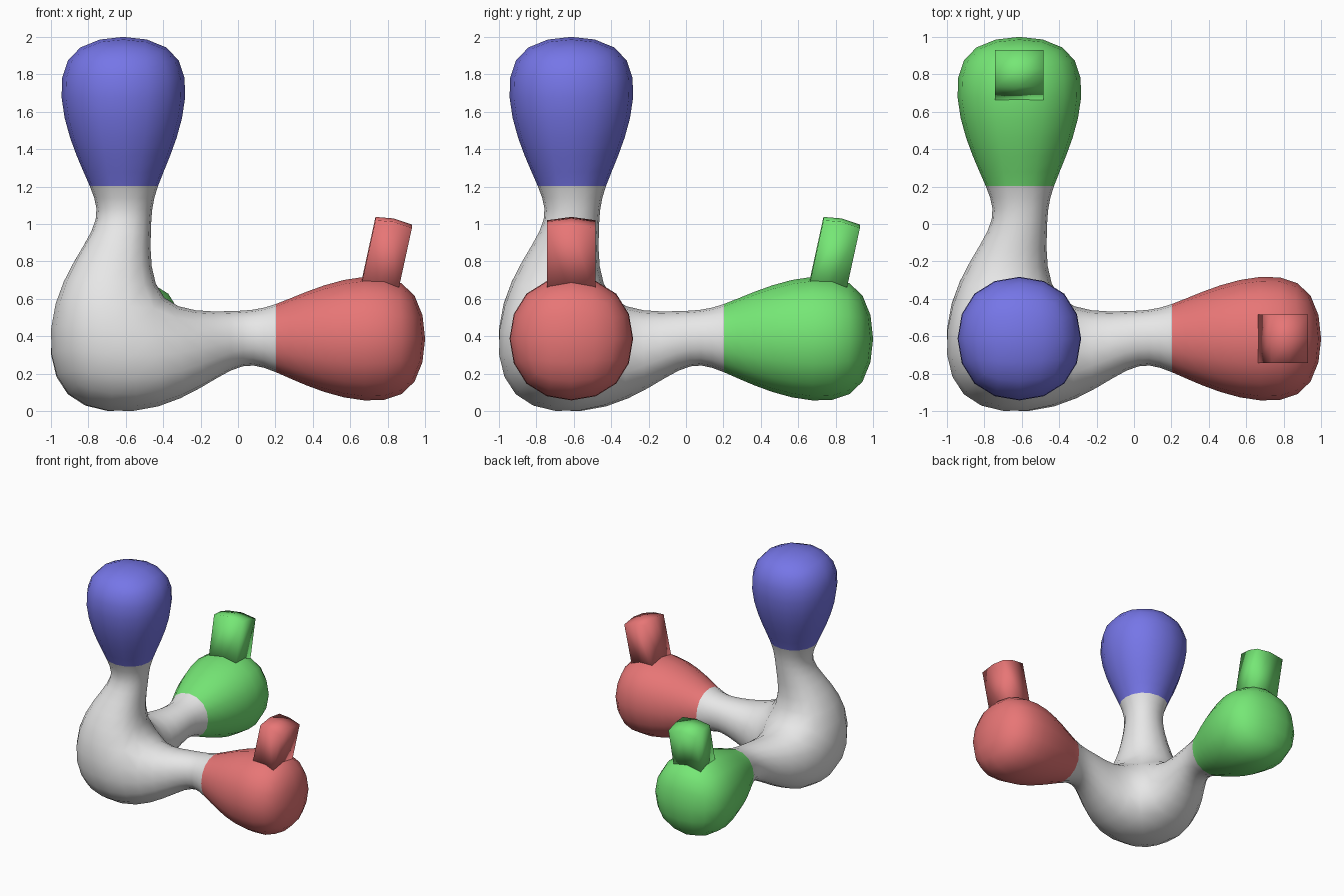
import bpy, bmesh
from mathutils import Vector

if "Cube" in bpy.data.objects:
    bpy.data.objects.remove(bpy.data.objects["Cube"])

CENTRE = Vector((-0.613, -0.613, 0.387))


def material(name, rgb):
    m = bpy.data.materials.new(name)
    m.diffuse_color = (*rgb, 1)
    m.use_nodes = True
    m.node_tree.nodes["Principled BSDF"].inputs["Base Color"].default_value = m.diffuse_color
    return m


grey = material("light grey", (0.8, 0.8, 0.8))
red = material("red", (0.8, 0.18, 0.18))
green = material("green", (0.18, 0.8, 0.18))
blue = material("blue", (0.18, 0.18, 0.8))
MATS = [grey, red, green, blue]


def finish(bm, name, mats):
    bmesh.ops.recalc_face_normals(bm, faces=bm.faces)
    for f in bm.faces:
        f.smooth = True
    me = bpy.data.meshes.new(name)
    bm.to_mesh(me)
    bm.free()
    for m in mats:
        me.materials.append(m)
    ob = bpy.data.objects.new(name, me)
    bpy.context.collection.objects.link(ob)
    return ob


# Body: a rounded hub cage with one arm extruded along each positive axis
bm = bmesh.new()
CORNERS = [(0, 0), (1, 0), (1, 1), (0, 1)]
HUB = {0: (0, -0.39), 1: (0.30, -0.425), 2: (0.16, -0.455), 3: (0.16, 0)}  # plus, minus coordinate
hub = {}
for i in range(8):
    bits = (i & 1, i >> 1 & 1, i >> 2 & 1)
    plus, minus = HUB[sum(bits)]
    hub[bits] = bm.verts.new(CENTRE + Vector([plus if b else minus for b in bits]))


def hub_ring(axis, side):
    ring = []
    for b, c in CORNERS:
        key = [0, 0, 0]
        key[axis], key[(axis + 1) % 3], key[(axis + 2) % 3] = side, b, c
        ring.append(hub[tuple(key)])
    return ring


# distance along the arm, outer half width, inner half width
RINGS = [(0.61, 0.125, 0.16), (0.78, 0.168, 0.168),
         (1.16, 0.377, 0.377), (1.653, 0.377, 0.377)]

for axis in range(3):
    bm.faces.new(hub_ring(axis, 0))
    prev = hub_ring(axis, 1)
    for n, (s, out, inn) in enumerate(RINGS):
        ring = []
        for b, c in CORNERS:
            p = Vector()
            p[axis] = s
            p[(axis + 1) % 3] = inn if b else -out
            p[(axis + 2) % 3] = inn if c else -out
            ring.append(bm.verts.new(CENTRE + p))
        for k in range(4):
            j = (k + 1) % 4
            f = bm.faces.new((prev[k], prev[j], ring[j], ring[k]))
            f.material_index = axis + 1 if n >= 2 else 0
        prev = ring
    bm.faces.new(prev).material_index = axis + 1

body = finish(bm, "three_armed_body", MATS)
sub = body.modifiers.new("smooth", 'SUBSURF')
sub.levels = sub.render_levels = 2


# Pegs: slanted posts with a slightly domed top, on the two level arms
def peg(name, mat, swap):
    bm = bmesh.new()
    top_xz = [(0.735, 1.038), (0.83, 1.03), (0.93, 0.997)]
    rows = []
    for x, z in top_xz:
        rows.append([(x, CENTRE.y + dy, z - (0.018 if dy else 0)) for dy in (-0.13, 0, 0.13)])

    def vert(co):
        x, y, z = co
        return bm.verts.new((y, x, z) if swap else (x, y, z))

    top = [[vert(c) for c in r] for r in rows]
    low = [[vert((x - 0.085, y, z - 0.39)) for x, y, z in r] for r in rows]
    for grid in (top, low):
        for i in range(2):
            for j in range(2):
                bm.faces.new((grid[i][j], grid[i + 1][j], grid[i + 1][j + 1], grid[i][j + 1]))
    rim = [(0, 0), (1, 0), (2, 0), (2, 1), (2, 2), (1, 2), (0, 2), (0, 1)]
    for k, (a, b) in enumerate(rim):
        c, d = rim[(k + 1) % 8]
        bm.faces.new((top[a][b], top[c][d], low[c][d], low[a][b]))
    finish(bm, name, [mat])


peg("red_peg", red, False)
peg("green_peg", green, True)
